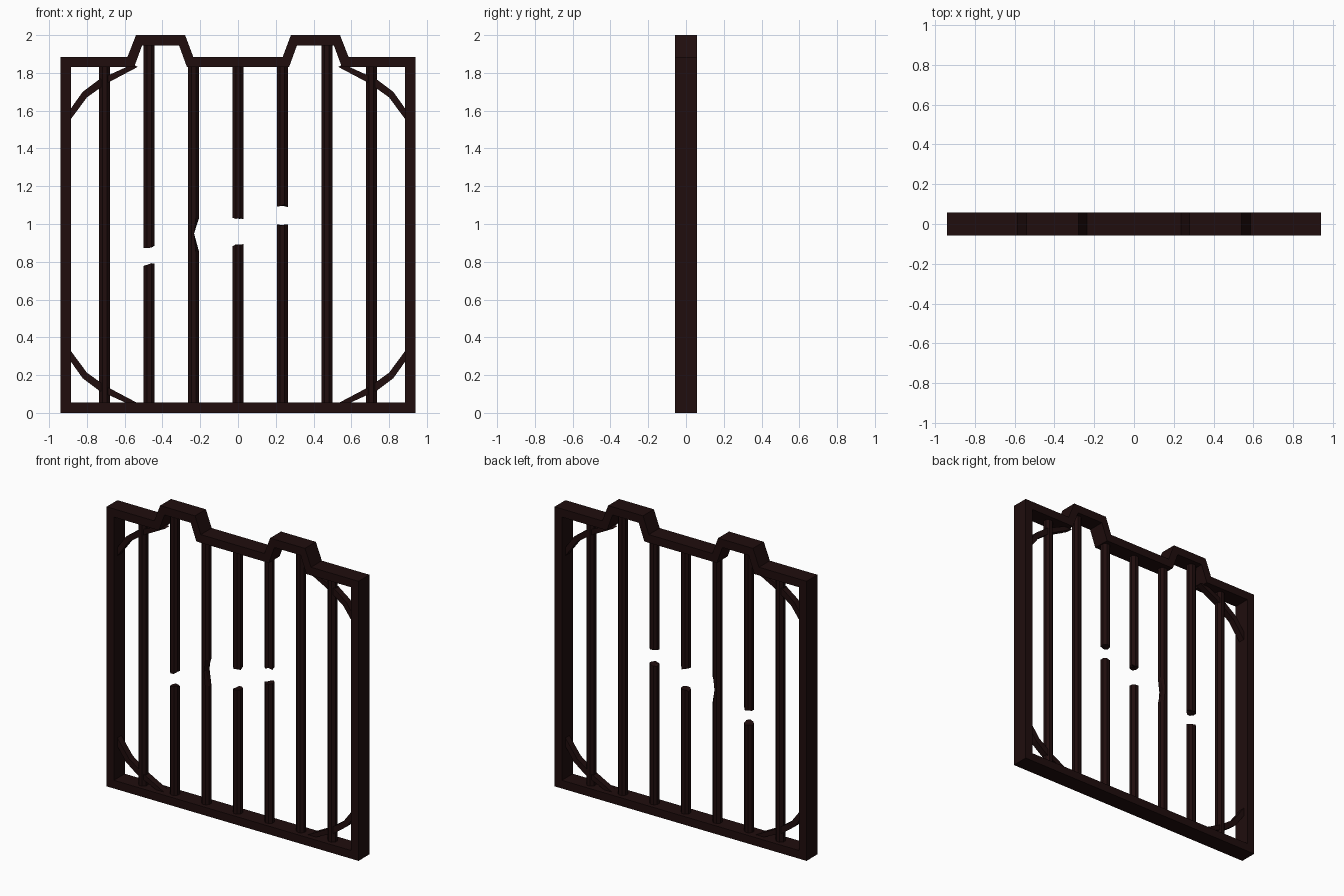
import bpy, bmesh, math, random

if "Cube" in bpy.data.objects:
    bpy.data.objects.remove(bpy.data.objects["Cube"])

random.seed(4)
iron = bpy.data.materials.new("dark rusty iron")
iron.diffuse_color = (0.014, 0.004, 0.004, 1)
iron.use_nodes = True
iron.node_tree.nodes["Principled BSDF"].inputs["Base Color"].default_value = iron.diffuse_color


def finish(name, bm):
    bmesh.ops.recalc_face_normals(bm, faces=bm.faces)
    mesh = bpy.data.meshes.new(name)
    bm.to_mesh(mesh)
    bm.free()
    mesh.materials.append(iron)
    ob = bpy.data.objects.new(name, mesh)
    bpy.context.collection.objects.link(ob)
    return ob


def band(name, outer, inner, depth, closed):
    """Extruded strip between two matching outlines in the x-z plane."""
    bm = bmesh.new()
    secs = [[bm.verts.new((x, y, z)) for (x, z), y in
             ((o, -depth), (i, -depth), (i, depth), (o, depth))]
            for o, i in zip(outer, inner)]
    n = len(secs)
    for k in range(n if closed else n - 1):
        a, b = secs[k], secs[(k + 1) % n]
        for j in range(4):
            bm.faces.new((a[j], a[(j + 1) % 4], b[(j + 1) % 4], b[j]))
    if not closed:
        bm.faces.new(secs[0])
        bm.faces.new(secs[-1])
    return finish(name, bm)


def bar(name, x, rings, jag_bottom=False, jag_top=False, r=0.031, sides=8):
    """Upright bar; rings are (z, limit of local x). Broken ends are jagged."""
    bm = bmesh.new()
    loops = []
    for k, (z, lim) in enumerate(rings):
        jag = (jag_bottom and k == 0) or (jag_top and k == len(rings) - 1)
        loop = []
        for i in range(sides):
            a = 2 * math.pi * (i + 0.5) / sides
            dz = random.uniform(-0.009, 0.009) if jag else 0
            loop.append(bm.verts.new((x + min(r * math.cos(a), lim),
                                      r * math.sin(a), z + dz)))
        loops.append(loop)
    for a, b in zip(loops, loops[1:]):
        for i in range(sides):
            j = (i + 1) % sides
            bm.faces.new((a[i], a[j], b[j], b[i]))
    for loop in (loops[0], loops[-1]):
        c = bm.verts.new(sum((v.co for v in loop), loop[0].co * 0) / sides)
        for i in range(sides):
            bm.faces.new((loop[i], loop[(i + 1) % sides], c))
    return finish(name, bm)


def mirrored(half):
    return half + [(-x, z) for x, z in reversed(half)]


# Outer frame with two raised humps on the top rail
outer = mirrored([(-0.94, 0), (-0.94, 1.885), (-0.585, 1.885), (-0.54, 2.0),
                  (-0.28, 2.0), (-0.237, 1.885)])
inner = mirrored([(-0.885, 0.055), (-0.885, 1.83), (-0.55, 1.83), (-0.508, 1.945),
                  (-0.312, 1.945), (-0.27, 1.83)])
band("frame", outer, inner, 0.058, True)

# Curved corner braces, mirrored into four corners
b_out = [(-0.90, 1.59), (-0.822, 1.70), (-0.735, 1.765), (-0.56, 1.845)]
b_in = [(-0.90, 1.535), (-0.80, 1.67), (-0.70, 1.742), (-0.53, 1.832)]
for sx in (1, -1):
    for top in (True, False):
        flip = lambda pts: [(sx * x, z if top else 1.883 - z) for x, z in pts]
        band("corner_brace", flip(b_out), flip(b_in), 0.022, False)

# Upright bars, some snapped in the middle and one notched
gaps = {-2: (0.785, 0.88), 0: (0.887, 1.033), 1: (0.99, 1.098)}
for k in range(-3, 4):
    x, top, low, full = k * 0.2355, (1.96 if abs(k) == 2 else 1.85), 0.03, 1.0
    if k in gaps:
        g0, g1 = gaps[k]
        bar("broken_bar_lower", x, [(low, full), (g0, full)], jag_top=True)
        bar("broken_bar_upper", x, [(g1, full), (top, full)], jag_bottom=True)
    elif k == -1:
        bar("notched_bar", x, [(low, full), (0.855, full), (0.95, 0.003),
                               (1.03, full), (top, full)])
    else:
        bar("upright_bar", x, [(low, full), (top, full)])
